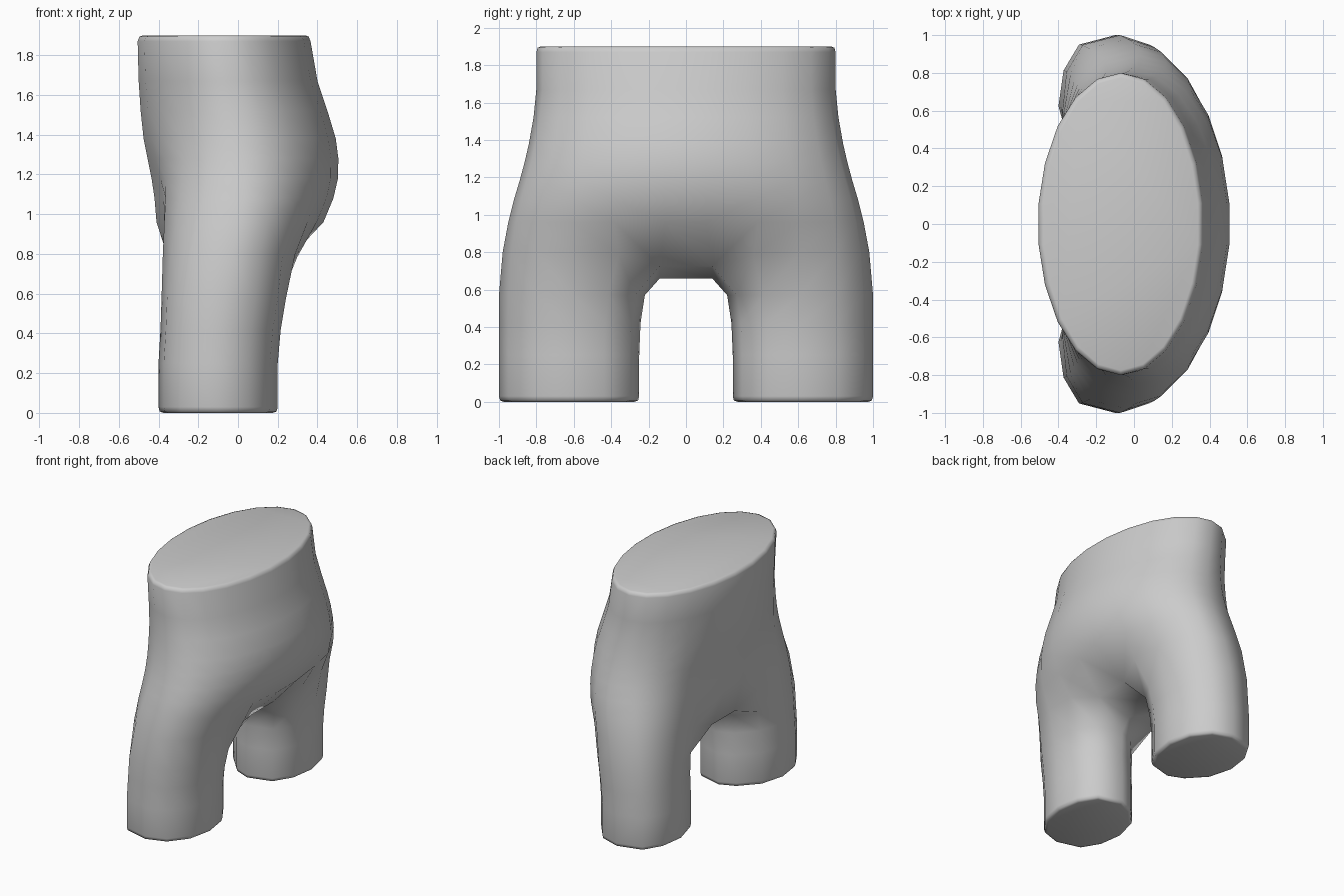
import bpy, bmesh, math

if "Cube" in bpy.data.objects:
    bpy.data.objects.remove(bpy.data.objects["Cube"])

N_OUT, N_IN = 11, 1          # outer columns per half, extra inner-thigh columns
STEP = 2 * math.pi / (N_OUT + N_IN)
START = -(STEP * (N_OUT - 1) - math.pi) / 2


def spow(v, e):
    return math.copysign(abs(v) ** e, v)


def leg_point(i, x0, x1, y0, y1):
    """Leg section: square at outer front and inner back, rounder elsewhere."""
    a = START + i * STEP
    c, s = math.cos(a), math.sin(a)
    if c > 0:
        e = 0.65 if s > -.01 else 1.3
    else:
        e = 0.98 if s > .01 else 0.7
    return ((x0 + x1) / 2 - (x1 - x0) / 2 * spow(c, e),
            (y0 + y1) / 2 + (y1 - y0) / 2 * s)


def torso_point(i, x0, x1, y1):
    """Point on half of the waist ellipse."""
    a = 0.125 + i * (math.pi - 0.25) / (N_OUT - 1)
    return ((x0 + x1) / 2 - (x1 - x0) / 2 * math.cos(a) / math.cos(.125), y1 * math.sin(a))


# Body sections: z, x min, x max, y max, blend towards leg shape (back, front)
torso = [(1.90, -.478, .338, .775, 0, 0), (1.893, -.496, .356, .793, 0, 0),
         (1.87, -.505, .365, .80, 0, 0), (1.67, -.50, .40, .80, 0, 0),
         (1.52, -.49, .45, .815, 0, .03), (1.38, -.475, .492, .84, 0, .12),
         (1.28, -.455, .505, .863, 0, .22), (1.18, -.435, .503, .89, 0, .34),
         (1.08, -.42, .48, .92, .05, .46), (.96, -.41, .43, .95, .18, .6)]
split = (.80, -.395, .33, .98, .5, .8)
# Leg sections: z, x min, x max, y min, y max
legs = [(.57, -.385, .24, .22, 1), (.42, -.39, .215, .243, 1),
        (.25, -.40, .20, .25, 1), (.03, -.40, .20, .25, 1),
        (.007, -.394, .194, .256, .994), (0, -.375, .175, .275, .975)]


def body_ring(z, x0, x1, y1, t_back, t_front):
    pts = []
    for i in range(N_OUT):
        t = t_front if 1 < i < 5 else (t_back + t_front) / 2 if i in (1, 5) else t_back
        tx, ty = torso_point(i, x0, x1, y1)
        lx, ly = leg_point(i, x0, x1, .2, y1)
        pts.append((tx + (lx - tx) * t, ty + (ly - ty) * t, z))
    # Keep the centre strip narrow
    pts[0] = (x0, .11, z)
    pts[-1] = (x1, .11, z)
    return pts


bm = bmesh.new()
tops, centre = [], []
for side in (1, -1):
    def make(pts):
        return [bm.verts.new((x, side * y, z)) for x, y, z in pts]

    # Waist down to the hips
    rings = [make(body_ring(*k)) for k in torso]
    # Crotch ring with inner-thigh point
    s = body_ring(*split)
    s[0], s[-1] = (-.32, .14, .68), (.21, .14, .725)
    s[1] = (s[1][0], .36, .76)
    s[-2] = (s[-2][0], .36, .785)
    s.append((-.07, .14, .66))
    rings.append(make(s))
    for a, b in zip(rings, rings[1:]):
        for i in range(N_OUT - 1):
            bm.faces.new((a[i], a[i + 1], b[i + 1], b[i]))
    # Leg
    n = N_OUT + N_IN
    leg = [rings[-1]] + [make([(*leg_point(i, *k[1:]), k[0]) for i in range(n)]) for k in legs]
    for a, b in zip(leg, leg[1:]):
        for i in range(n):
            j = (i + 1) % n
            bm.faces.new((a[i], a[j], b[j], b[i]))
    bm.faces.new(leg[-1])
    tops.append(rings[0])
    # Edge path down the front, under the crotch and up the back
    centre.append([r[0] for r in rings] + rings[-1][:N_OUT - 1:-1]
                  + [r[N_OUT - 1] for r in reversed(rings)])

# Strip joining both halves, and the waist cap
l, r = centre
for i in range(len(l) - 1):
    bm.faces.new((l[i], l[i + 1], r[i + 1], r[i]))
bm.faces.new(tops[0] + tops[1][::-1])
bmesh.ops.recalc_face_normals(bm, faces=bm.faces[:])

mesh = bpy.data.meshes.new("hips_and_legs")
bm.to_mesh(mesh)
bm.free()
body = bpy.data.objects.new("hips_and_legs", mesh)
bpy.context.collection.objects.link(body)
bpy.context.view_layer.objects.active = body
body.select_set(True)
bpy.ops.object.shade_smooth_by_angle(angle=math.radians(60))
